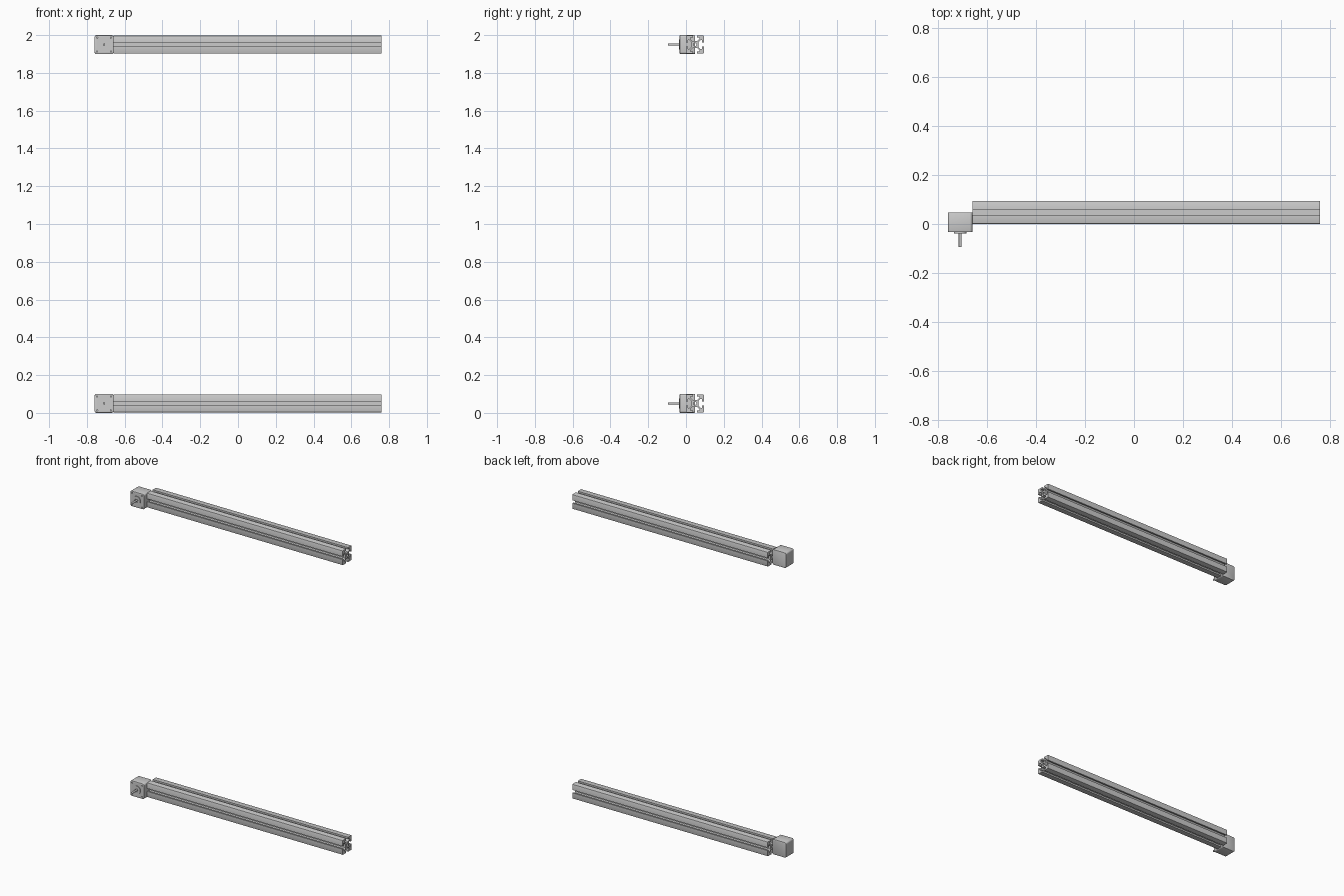
import bpy, bmesh
from math import pi, cos, sin
from mathutils import Matrix, Vector

if "Cube" in bpy.data.objects:
    bpy.data.objects.remove(bpy.data.objects["Cube"])

MM = 2 / 846.0          # model units per millimetre
BAR, LENGTH = 40 * MM, 600 * MM
MOTOR, BODY = 42.3 * MM, 34 * MM
X0 = -(LENGTH + MOTOR) / 2          # left end
Y_BACK = BAR / 2                    # motor back plane, bar centre
Y_FACE = Y_BACK - BODY              # motor front plane


def activate(ob):
    bpy.ops.object.select_all(action='DESELECT')
    ob.select_set(True)
    bpy.context.view_layer.objects.active = ob


def new_object(name, bm):
    bmesh.ops.recalc_face_normals(bm, faces=bm.faces)
    me = bpy.data.meshes.new(name)
    bm.to_mesh(me)
    bm.free()
    ob = bpy.data.objects.new(name, me)
    bpy.context.collection.objects.link(ob)
    return ob


def smooth(ob):
    activate(ob)
    bpy.ops.object.shade_smooth_by_angle(angle=0.6)


def add_cylinder(bm, x, z, r, y0, y1, n=32):
    """Cylinder along y between y0 and y1."""
    m = Matrix.Translation((x, (y0 + y1) / 2, z)) @ Matrix.Rotation(pi / 2, 4, 'X')
    bmesh.ops.create_cone(bm, cap_ends=True, segments=n, radius1=r, radius2=r,
                          depth=abs(y1 - y0), matrix=m)


def cut(ob, cutter):
    mod = ob.modifiers.new("cut", 'BOOLEAN')
    mod.operation, mod.solver, mod.object = 'DIFFERENCE', 'EXACT', cutter
    cutter.hide_render = True
    activate(ob)
    bpy.ops.object.modifier_apply(modifier=mod.name)
    bpy.data.objects.remove(cutter)


# slotted bar: one eighth of the section, mirrored and turned four times
def bar_section():
    half = [(0, 7.5), (5, 7.5), (10, 12.5), (10, 15.5), (4.1, 15.5),
            (4.1, 20), (18.5, 20), (19.55, 19.55)]
    quarter = half + [(y, x) for x, y in reversed(half[1:-1])]
    pts = []
    for _ in range(4):
        pts += quarter
        quarter = [(y, -x) for x, y in quarter]
    return pts


def slotted_bar(name, z):
    cu = bpy.data.curves.new(name, 'CURVE')
    cu.dimensions, cu.fill_mode = '2D', 'BOTH'
    cu.extrude = LENGTH / 2
    bore = [(3.4 * cos(i * pi / 12), 3.4 * sin(i * pi / 12)) for i in range(24)]
    for loop in (bar_section(), bore):
        sp = cu.splines.new('POLY')
        sp.points.add(len(loop) - 1)
        for p, (x, y) in zip(sp.points, loop):
            p.co = (x * MM, y * MM, 0, 1)
        sp.use_cyclic_u = True
    ob = bpy.data.objects.new(name, cu)
    bpy.context.collection.objects.link(ob)
    ob.rotation_euler = (0, pi / 2, 0)
    ob.location = (X0 + MOTOR + LENGTH / 2, BAR / 2, z)
    activate(ob)
    bpy.ops.object.convert(target='MESH')
    smooth(bpy.context.view_layer.objects.active)


# motor: rounded block with screw holes, round collar and shaft
def motor(prefix, z):
    x = X0 + MOTOR / 2
    bm = bmesh.new()
    m = Matrix.Translation((x, (Y_BACK + Y_FACE) / 2, z)) @ Matrix.Diagonal((MOTOR, BODY, MOTOR, 1))
    bmesh.ops.create_cube(bm, size=1, matrix=m)
    long_edges = [e for e in bm.edges
                  if abs((e.verts[0].co - e.verts[1].co).normalized().y) > 0.9]
    bmesh.ops.bevel(bm, geom=long_edges, offset=4.5 * MM, segments=4,
                    profile=0.5, affect='EDGES')
    rims = [e for e in bm.edges if abs(e.verts[0].co.y - e.verts[1].co.y) < 1e-5]
    bmesh.ops.bevel(bm, geom=rims, offset=1.2 * MM, segments=2,
                    profile=0.5, affect='EDGES')
    body = new_object(prefix + "_motor_body", bm)

    bm = bmesh.new()
    for sx in (-1, 1):
        for sz in (-1, 1):
            add_cylinder(bm, x + sx * 15.5 * MM, z + sz * 15.5 * MM, 1.5 * MM,
                         Y_FACE - MM, Y_FACE + 4.5 * MM, 16)
    cut(body, new_object("hole_cutter", bm))
    smooth(body)

    bm = bmesh.new()
    add_cylinder(bm, x, z, 11 * MM, Y_FACE + MM, Y_FACE - 2 * MM, 40)
    collar = new_object(prefix + "_motor_collar", bm)
    bm = bmesh.new()
    add_cylinder(bm, x, z, 5 * MM, Y_FACE - 0.4 * MM, Y_FACE - 3 * MM, 24)
    cut(collar, new_object("recess_cutter", bm))
    smooth(collar)

    bm = bmesh.new()
    add_cylinder(bm, x, z, 2.5 * MM, Y_FACE, -BAR, 24)
    smooth(new_object(prefix + "_motor_shaft", bm))


for prefix, z in (("lower", MOTOR / 2), ("upper", 2 - MOTOR / 2)):
    slotted_bar(prefix + "_slotted_bar", z)
    motor(prefix, z)
